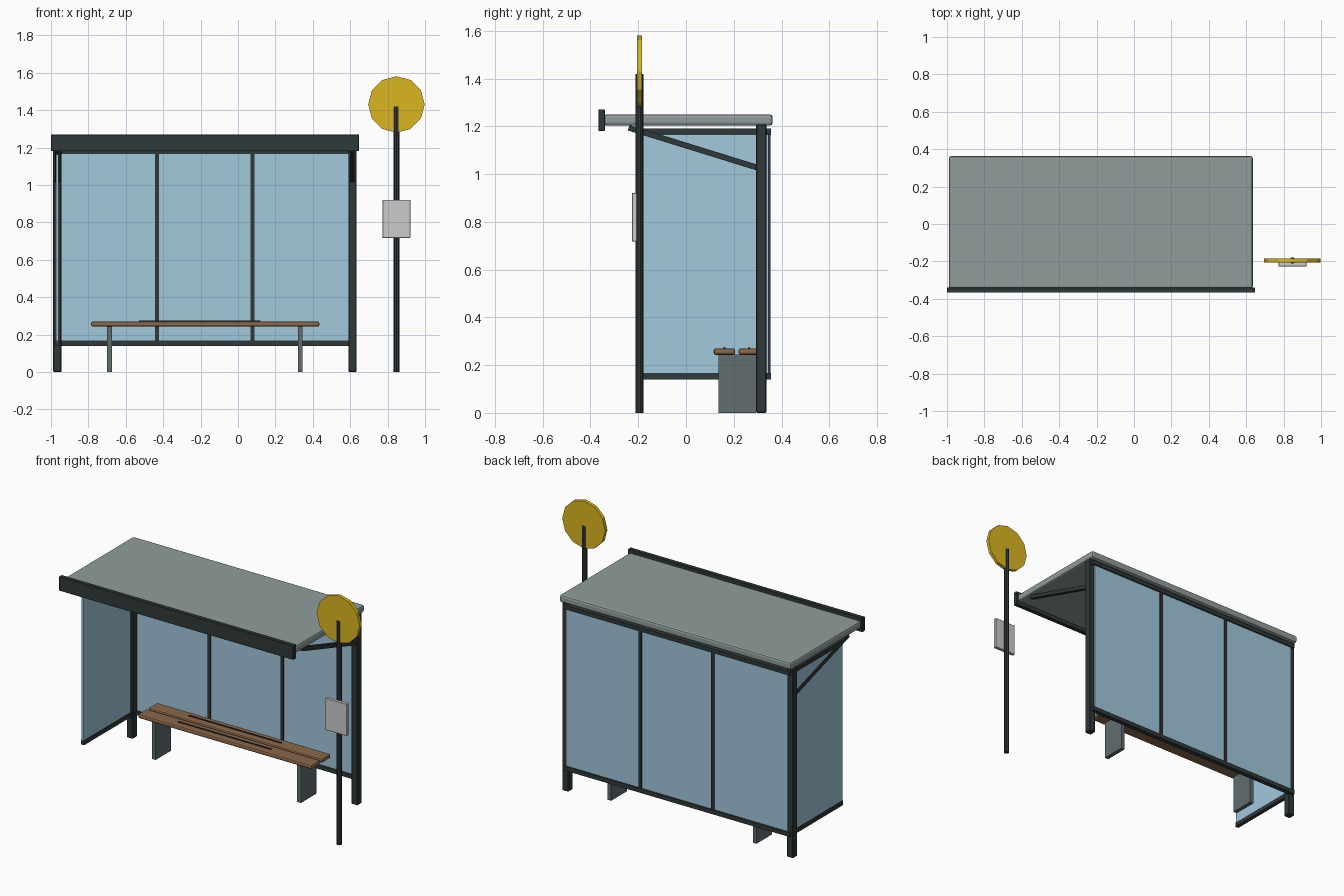
import bpy, bmesh, math
from mathutils import Vector

if "Cube" in bpy.data.objects:
    bpy.data.objects.remove(bpy.data.objects["Cube"])


def material(name, r, g, b):
    m = bpy.data.materials.new(name)
    m.diffuse_color = (r, g, b, 1)
    m.use_nodes = True
    m.node_tree.nodes["Principled BSDF"].inputs["Base Color"].default_value = m.diffuse_color
    return m


DARK = material("dark_metal", 0.03, 0.04, 0.042)
ROOF = material("roof_sheet", 0.28, 0.34, 0.33)
GLASS = material("glass", 0.36, 0.58, 0.72)
WOOD = material("wood", 0.26, 0.14, 0.07)
LEG = material("leg_metal", 0.12, 0.15, 0.16)
YELLOW = material("sign_yellow", 0.72, 0.47, 0.015)
PAPER = material("notice_white", 0.68, 0.68, 0.7)


def finish(name, bm, mat):
    bmesh.ops.recalc_face_normals(bm, faces=bm.faces[:])
    me = bpy.data.meshes.new(name)
    bm.to_mesh(me)
    bm.free()
    me.materials.append(mat)
    ob = bpy.data.objects.new(name, me)
    bpy.context.collection.objects.link(ob)
    return ob


def box(name, x, y, z, mat, bevel=0.0, segments=1):
    """Box from three (min, max) ranges, with optional bevelled edges."""
    bm = bmesh.new()
    bmesh.ops.create_cube(bm, size=1)
    for v in bm.verts:
        v.co = Vector([(a + b) / 2 + c * (b - a) for c, (a, b) in zip(v.co, (x, y, z))])
    ob = finish(name, bm, mat)
    if bevel:
        mod = ob.modifiers.new("edge_bevel", 'BEVEL')
        mod.width = bevel
        mod.segments = segments
    return ob


def cylinder(name, radius, depth, sides, mat, location, rotation=(0, 0, 0)):
    bm = bmesh.new()
    bmesh.ops.create_cone(bm, cap_ends=True, segments=sides,
                          radius1=radius, radius2=radius, depth=depth)
    ob = finish(name, bm, mat)
    ob.location = location
    ob.rotation_euler = rotation
    return ob


def brace(name, x, width, p0, p1, thick):
    """Square bar in the y-z plane between two points."""
    d = Vector((p1[0] - p0[0], p1[1] - p0[1]))
    ob = box(name, (-width / 2, width / 2), (-d.length / 2, d.length / 2),
             (-thick / 2, thick / 2), DARK)
    ob.location = (x, (p0[0] + p1[0]) / 2, (p0[1] + p1[1]) / 2)
    ob.rotation_euler = (math.atan2(d.y, d.x), 0, 0)


CX = -0.177       # shelter centre line
POST_X = 0.789    # post offset from the centre line

# Roof and front fascia
box("roof", (-0.99, 0.635), (-0.345, 0.363), (1.203, 1.25), ROOF, 0.012, 2)
box("fascia", (-1.0, 0.646), (-0.367, -0.34), (1.18, 1.27), DARK, 0.002)

# Posts and roof braces
for side, s in (("left", -1), ("right", 1)):
    x = CX + s * POST_X
    box(side + "_post", (x - 0.022, x + 0.022), (0.293, 0.337), (0, 1.21), DARK, 0.004)
    brace(side + "_brace", x, 0.024, (-0.24, 1.194), (0.305, 1.025), 0.024)

# Back wall: one glazed sheet behind rails and mullions
IN_L, IN_R = CX - POST_X + 0.012, CX + POST_X - 0.012
box("back_glass", (IN_L, IN_R), (0.334, 0.346), (0.15, 1.18), GLASS)
for name, z0, z1 in (("bottom", 0.14, 0.167), ("top", 1.164, 1.19)):
    box("back_%s_rail" % name, (IN_L - 0.02, IN_R + 0.02), (0.327, 0.355), (z0, z1), DARK)
    box("side_%s_rail" % name, (-0.978, -0.954), (-0.18, 0.31), (z0, z1), DARK)
for i, x in enumerate((-0.433, 0.078)):
    box("mullion_%d" % (i + 1), (x - 0.01, x + 0.01), (0.327, 0.353), (0.15, 1.18), DARK)

# Left side glass
box("side_glass", (-0.973, -0.959), (-0.18, 0.31), (0.15, 1.18), GLASS)

# Bench: two slats with thin inlay strips, on two plate legs
for name, y in (("front", 0.161), ("back", 0.265)):
    box("bench_%s_slat" % name, (-0.785, 0.435), (y - 0.045, y + 0.045),
        (0.243, 0.27), WOOD, 0.009, 2)
    box("bench_%s_strip" % name, (-0.53, 0.12), (y - 0.004, y + 0.004), (0.26, 0.275), DARK)
for side, s in (("left", -1), ("right", 1)):
    x = CX + s * 0.51
    box("bench_%s_leg" % side, (x - 0.013, x + 0.013), (0.137, 0.293), (0, 0.245), LEG)

# Stop pole with round plate (left blank) and notice board
PX, PY = 0.847, -0.195
cylinder("stop_pole", 0.017, 1.42, 10, DARK, (PX, PY, 0.71))
cylinder("stop_plate", 0.151, 0.022, 12, YELLOW, (PX, PY, 1.43), (math.pi / 2, 0, 0))
box("notice_board", (PX - 0.075, PX + 0.075), (-0.227, -0.205), (0.717, 0.92), PAPER, 0.002)
